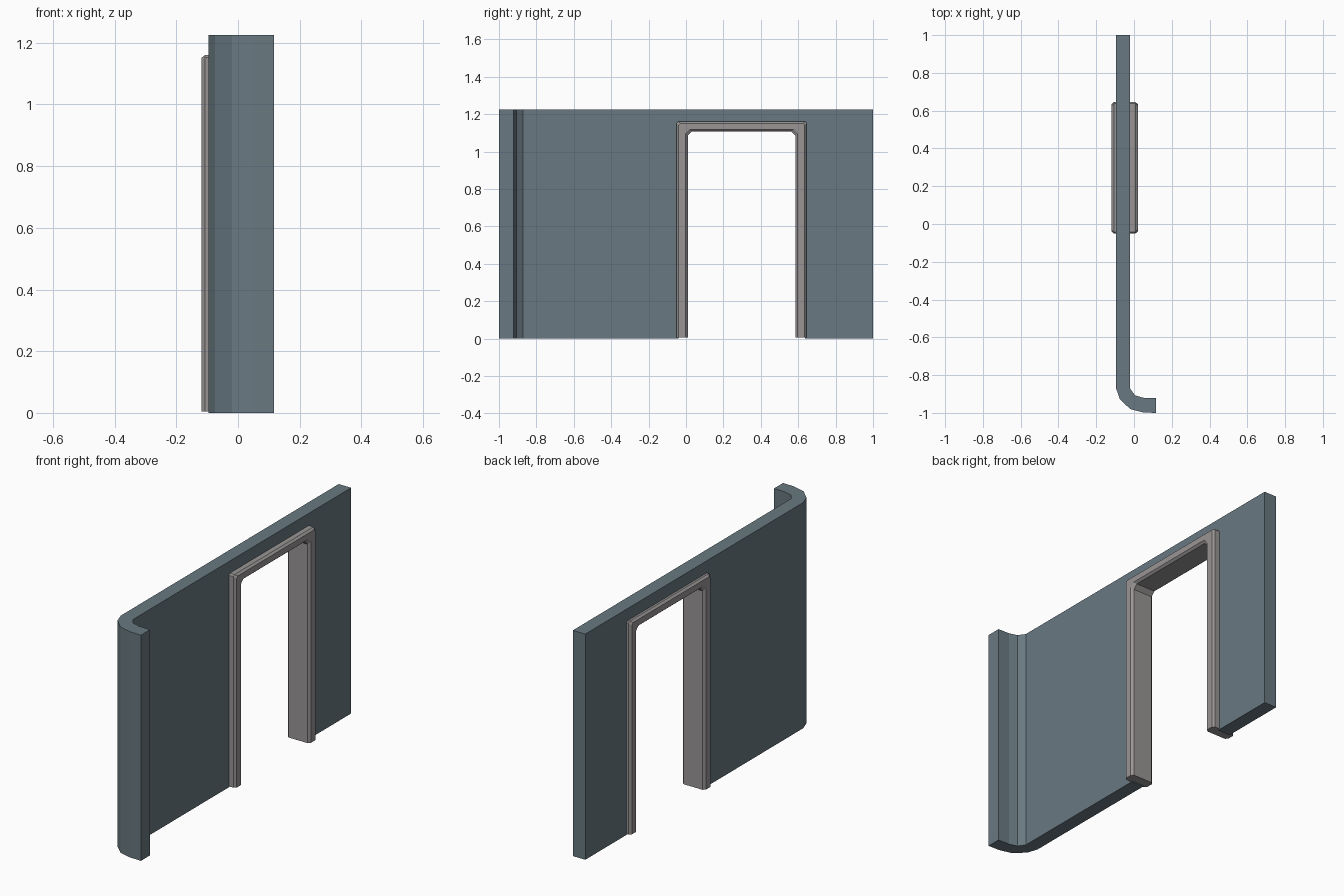
import bpy, bmesh

if "Cube" in bpy.data.objects:
    bpy.data.objects.remove(bpy.data.objects["Cube"])


def material(name, rgb):
    m = bpy.data.materials.new(name)
    m.diffuse_color = (*rgb, 1)
    m.use_nodes = True
    m.node_tree.nodes["Principled BSDF"].inputs["Base Color"].default_value = m.diffuse_color
    return m


def make(name, bm, mat=None):
    bmesh.ops.recalc_face_normals(bm, faces=bm.faces[:])
    me = bpy.data.meshes.new(name)
    bm.to_mesh(me)
    bm.free()
    ob = bpy.data.objects.new(name, me)
    bpy.context.collection.objects.link(ob)
    if mat:
        me.materials.append(mat)
    return ob


def prism(name, outline, z0, z1, mat=None):
    bm = bmesh.new()
    lo = [bm.verts.new((x, y, z0)) for x, y in outline]
    hi = [bm.verts.new((x, y, z1)) for x, y in outline]
    bm.faces.new(lo)
    bm.faces.new(hi)
    for i in range(len(lo)):
        j = (i + 1) % len(lo)
        bm.faces.new((lo[i], lo[j], hi[j], hi[i]))
    return make(name, bm, mat)


wall_mat = material("wall_blue_grey", (0.14, 0.19, 0.22))
frame_mat = material("frame_grey", (0.32, 0.30, 0.30))

# Wall with a faceted rounded return at one end
outer = [(-0.095, 1.0), (-0.095, -0.87), (-0.075, -0.927), (-0.02, -0.98),
         (0.05, -0.998), (0.117, -1.0)]
inner = [(0.117, -0.922), (0.05, -0.92), (0.005, -0.907), (-0.02, -0.872), (-0.02, 1.0)]
wall = prism("wall", outer + inner, 0, 1.226, wall_mat)

# Doorway opening, hidden behind the frame
cutter = prism("doorway_cutter", [(-0.3, -0.04), (0.3, -0.04), (0.3, 0.635), (-0.3, 0.635)],
               -0.2, 1.15)
cutter.hide_render = True
mod = wall.modifiers.new("doorway", 'BOOLEAN')
mod.object = cutter
mod.operation = 'DIFFERENCE'
mod.solver = 'EXACT'
bpy.context.view_layer.objects.active = wall
bpy.ops.object.modifier_apply(modifier=mod.name)
bpy.data.objects.remove(cutter)

# Door frame: bevelled section swept around the opening (inner point, outer point)
mid = 0.2975
half = [((0.01, 0.005), (-0.05, 0.005)),
        ((0.01, 1.085), (-0.05, 1.152)),
        ((0.032, 1.108), (-0.042, 1.16))]
stations = half + [tuple((2 * mid - y, z) for y, z in s) for s in reversed(half)]
section = [(0, -0.107), (0.2, -0.119), (0.83, -0.119), (1, -0.107),
           (1, 0.008), (0.83, 0.02), (0.2, 0.02), (0, 0.008)]
bm = bmesh.new()
rings = [[bm.verts.new((x, a[0] + (b[0] - a[0]) * t, a[1] + (b[1] - a[1]) * t))
          for t, x in section] for a, b in stations]
for r, s in zip(rings, rings[1:]):
    for i in range(8):
        j = (i + 1) % 8
        bm.faces.new((r[i], r[j], s[j], s[i]))
bm.faces.new(rings[0])
bm.faces.new(rings[-1])
make("door_frame", bm, frame_mat)
